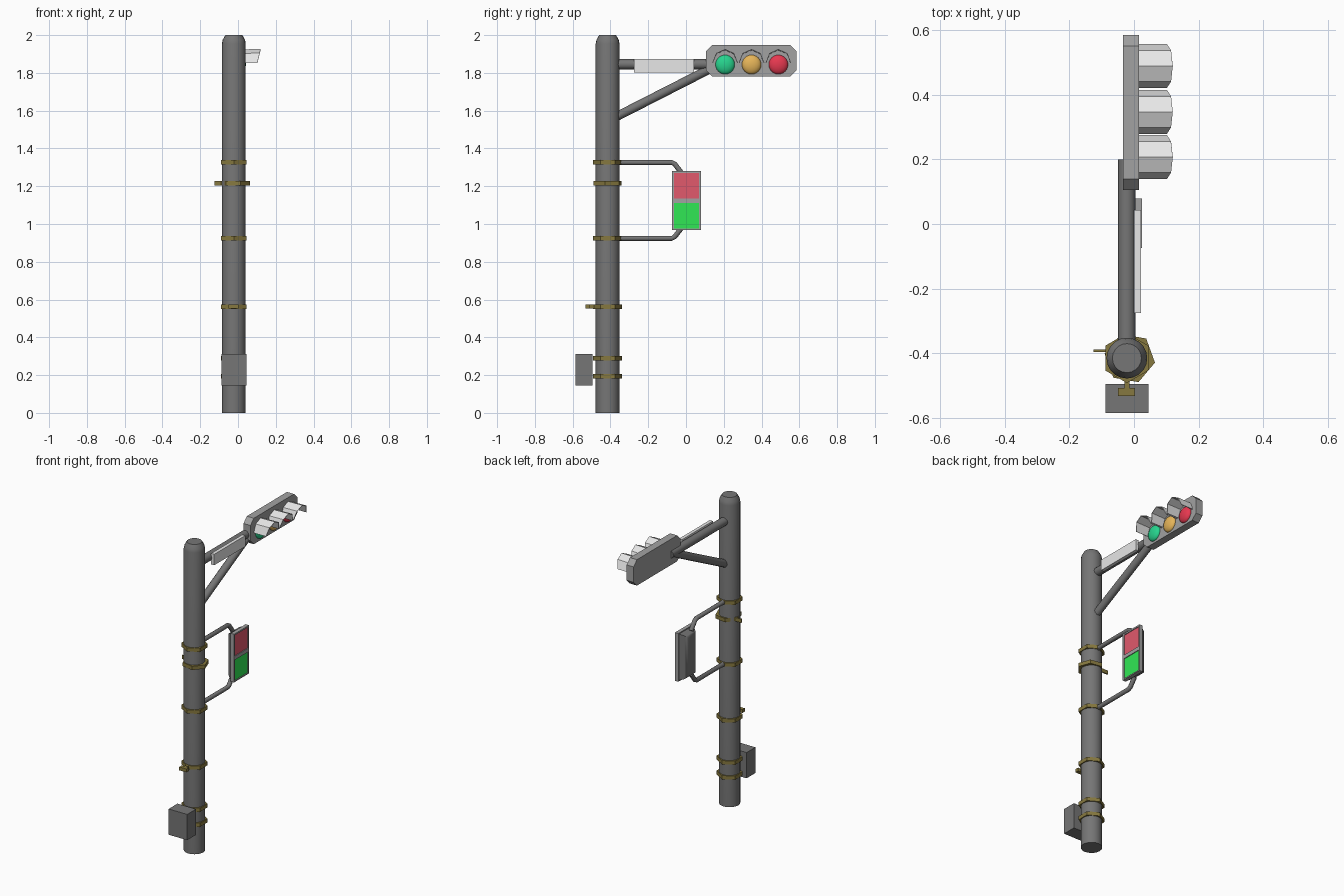
import bpy, bmesh, math
from mathutils import Vector, Matrix

cube = bpy.data.objects.get("Cube")
if cube:
    bpy.data.objects.remove(cube)


def material(name, r, g, b):
    m = bpy.data.materials.new(name)
    m.use_nodes = True
    m.diffuse_color = (r, g, b, 1)
    bsdf = next(n for n in m.node_tree.nodes if n.type == 'BSDF_PRINCIPLED')
    bsdf.inputs["Base Color"].default_value = (r, g, b, 1)
    return m


STEEL = material("dark steel", 0.18, 0.18, 0.18)
HOUSING = material("housing grey", 0.36, 0.36, 0.36)
WHITE = material("pale grey", 0.8, 0.8, 0.8)
BRASS = material("olive brass", 0.24, 0.19, 0.05)
RED = material("lamp red", 0.8, 0.04, 0.08)
AMBER = material("lamp amber", 0.79, 0.46, 0.1)
GREEN = material("lamp green", 0.02, 0.66, 0.27)
WALK_RED = material("panel red", 0.75, 0.1, 0.15)
WALK_GREEN = material("panel green", 0.03, 0.8, 0.09)

PX, PY = -0.022, -0.415   # pole axis


def finish(name, bm, mat, smooth=False):
    bmesh.ops.recalc_face_normals(bm, faces=bm.faces)
    mesh = bpy.data.meshes.new(name)
    bm.to_mesh(mesh)
    bm.free()
    ob = bpy.data.objects.new(name, mesh)
    bpy.context.collection.objects.link(ob)
    mesh.materials.append(mat)
    if smooth:
        bpy.ops.object.select_all(action='DESELECT')
        ob.select_set(True)
        bpy.context.view_layer.objects.active = ob
        bpy.ops.object.shade_smooth_by_angle(angle=math.radians(40))
    return ob


def box(name, lo, hi, mat):
    lo, hi = Vector(lo), Vector(hi)
    bm = bmesh.new()
    bmesh.ops.create_cube(bm, size=1)
    bmesh.ops.scale(bm, vec=hi - lo, verts=bm.verts)
    bmesh.ops.translate(bm, vec=(lo + hi) / 2, verts=bm.verts)
    return finish(name, bm, mat)


def tube(name, points, radius, mat, sides=12):
    """Sweep a round section along a path lying in the YZ plane."""
    bm = bmesh.new()
    pts = [Vector(p) for p in points]
    rings = []
    for i, p in enumerate(pts):
        d = (pts[min(i + 1, len(pts) - 1)] - pts[max(i - 1, 0)]).normalized()
        side = Vector((1, 0, 0))
        up = d.cross(side)
        rings.append([bm.verts.new(p + radius * (math.cos(a) * side + math.sin(a) * up))
                      for a in (math.tau * k / sides for k in range(sides))])
    for a, b in zip(rings, rings[1:]):
        for k in range(sides):
            n = (k + 1) % sides
            bm.faces.new((a[k], a[n], b[n], b[k]))
    bm.faces.new(rings[0])
    bm.faces.new(rings[-1])
    return finish(name, bm, mat, True)


def clamp_band(name, z, turn=0, shift=0, radius=0.077):
    """Six-sided strap around the pole."""
    bm = bmesh.new()
    loops = []
    for r, h in ((radius, -0.012), (radius, 0.012), (0.058, 0.012), (0.058, -0.012)):
        loops.append([bm.verts.new((PX + shift + r * math.cos(a), PY + r * math.sin(a), z + h))
                      for a in (math.radians(90 + turn + 60 * k) for k in range(6))])
    for i in range(4):
        a, b = loops[i], loops[(i + 1) % 4]
        for k in range(6):
            n = (k + 1) % 6
            bm.faces.new((a[k], a[n], b[n], b[k]))
    return finish(name, bm, BRASS)


# Pole with a rounded crown
bm = bmesh.new()
profile = [(0.063, 0), (0.063, 1.955), (0.059, 1.975), (0.045, 2.0)]
sides = 20
rings = [[bm.verts.new((PX + r * math.cos(math.tau * k / sides),
                        PY + r * math.sin(math.tau * k / sides), z))
          for k in range(sides)] for r, z in profile]
for a, b in zip(rings, rings[1:]):
    for k in range(sides):
        n = (k + 1) % sides
        bm.faces.new((a[k], a[n], b[n], b[k]))
bm.faces.new(rings[0])
bm.faces.new(rings[-1])
finish("pole", bm, STEEL, True)

# Overhead arm and its brace
tube("arm", [(PX, PY, 1.846), (PX, 0.2, 1.846)], 0.027, STEEL)
tube("arm_brace", [(PX, PY + 0.03, 1.56), (PX, 0.17, 1.843)], 0.024, STEEL)
box("arm_sign", (0.0, -0.275, 1.803), (0.022, 0.043, 1.874), WHITE)

# Signal head: plate with clipped corners
bm = bmesh.new()
y0, y1, z0, z1, c = 0.105, 0.585, 1.78, 1.948, 0.034
outline = [(y0 + c, z0), (y1 - c, z0), (y1, z0 + c), (y1, z1 - c),
           (y1 - c, z1), (y0 + c, z1), (y0, z1 - c), (y0, z0 + c)]
face = bm.faces.new([bm.verts.new((-0.034, y, z)) for y, z in outline])
ext = bmesh.ops.extrude_face_region(bm, geom=[face])
bmesh.ops.translate(bm, vec=(0.05, 0, 0),
                    verts=[v for v in ext["geom"] if isinstance(v, bmesh.types.BMVert)])
finish("signal_housing", bm, HOUSING)

# Lamps with faceted hoods
for label, y, mat in (("green", 0.207, GREEN), ("amber", 0.347, AMBER), ("red", 0.489, RED)):
    bm = bmesh.new()
    bmesh.ops.create_uvsphere(bm, u_segments=20, v_segments=12, radius=0.051)
    bmesh.ops.scale(bm, vec=(0.5, 1, 1), verts=bm.verts)
    bmesh.ops.translate(bm, vec=(0.016, y, 1.844), verts=bm.verts)
    finish(label + "_lamp", bm, mat, True)

    bm = bmesh.new()
    back, front = [], []
    for k in range(5):
        a = math.pi * k / 4
        dy, dz = 0.066 * math.cos(a), 0.07 * math.sin(a)
        back.append(bm.verts.new((0.014, y + dy, 1.852 + dz)))
        front.append(bm.verts.new((0.102 + 0.018 * math.sin(a), y + dy, 1.852 + dz * 1.04)))
    for k in range(4):
        bm.faces.new((back[k], back[k + 1], front[k + 1], front[k]))
    hood = finish(label + "_hood", bm, WHITE)
    mod = hood.modifiers.new("thickness", 'SOLIDIFY')
    mod.thickness = 0.004
    mod.offset = 0

# Pedestrian signal: tapered back shell, raised rim, two panels
bm = bmesh.new()
bmesh.ops.create_cube(bm, size=1)
bmesh.ops.scale(bm, vec=(0.05, 0.15, 0.306), verts=bm.verts)
back_verts = [v for v in bm.verts if v.co.x < 0]
bmesh.ops.scale(bm, vec=(1, 0.62, 0.88), verts=back_verts)
bmesh.ops.bevel(bm, geom=[e for e in bm.edges if all(v.co.x < 0 for v in e.verts)],
                offset=0.014, segments=2, affect='EDGES', profile=0.5)
bmesh.ops.translate(bm, vec=(-0.017, 0.002, 1.123), verts=bm.verts)
finish("walk_signal_shell", bm, STEEL, True)
box("walk_signal_face", (0.004, -0.06, 0.975), (0.012, 0.065, 1.27), HOUSING)
for side, ya, yb in (("near", -0.075, -0.064), ("far", 0.068, 0.079)):
    box("walk_rim_" + side, (0.0, ya, 0.967), (0.024, yb, 1.28), HOUSING)
for part, za, zb in (("bottom", 0.967, 0.975), ("middle", 1.11, 1.134), ("top", 1.27, 1.28)):
    box("walk_rim_" + part, (0.0, -0.064, za), (0.024, 0.068, zb), HOUSING)
box("walk_red_panel", (0.011, -0.064, 1.134), (0.019, 0.068, 1.27), WALK_RED)
box("walk_green_panel", (0.011, -0.064, 0.975), (0.019, 0.068, 1.11), WALK_GREEN)

# Bent brackets carrying the pedestrian signal
for label, z, s in (("upper", 1.326, -1), ("lower", 0.924, 1)):
    tube(label + "_bracket", [(PX, PY + 0.03, z), (PX, -0.075, z), (PX, -0.06, z + s * 0.008),
                              (PX, -0.02, z + s * 0.06)], 0.014, STEEL, 10)

# Straps round the pole
for label, z in (("upper", 1.327), ("middle", 0.925), ("cabinet_top", 0.29), ("cabinet_low", 0.193)):
    clamp_band(label + "_strap", z)
clamp_band("turned_strap", 1.215, turn=20, shift=0.009, radius=0.079)
box("turned_strap_tab", (-0.125, -0.396, 1.203), (-0.075, -0.388, 1.227), BRASS)
clamp_band("front_strap", 0.563)
box("front_strap_stem", (-0.03, -0.515, 0.553), (-0.014, -0.48, 0.575), BRASS)
box("front_strap_tab", (-0.049, -0.532, 0.553), (0.003, -0.508, 0.575), BRASS)

# Control cabinet
box("control_cabinet", (-0.088, -0.585, 0.145), (0.045, -0.495, 0.312), STEEL)
